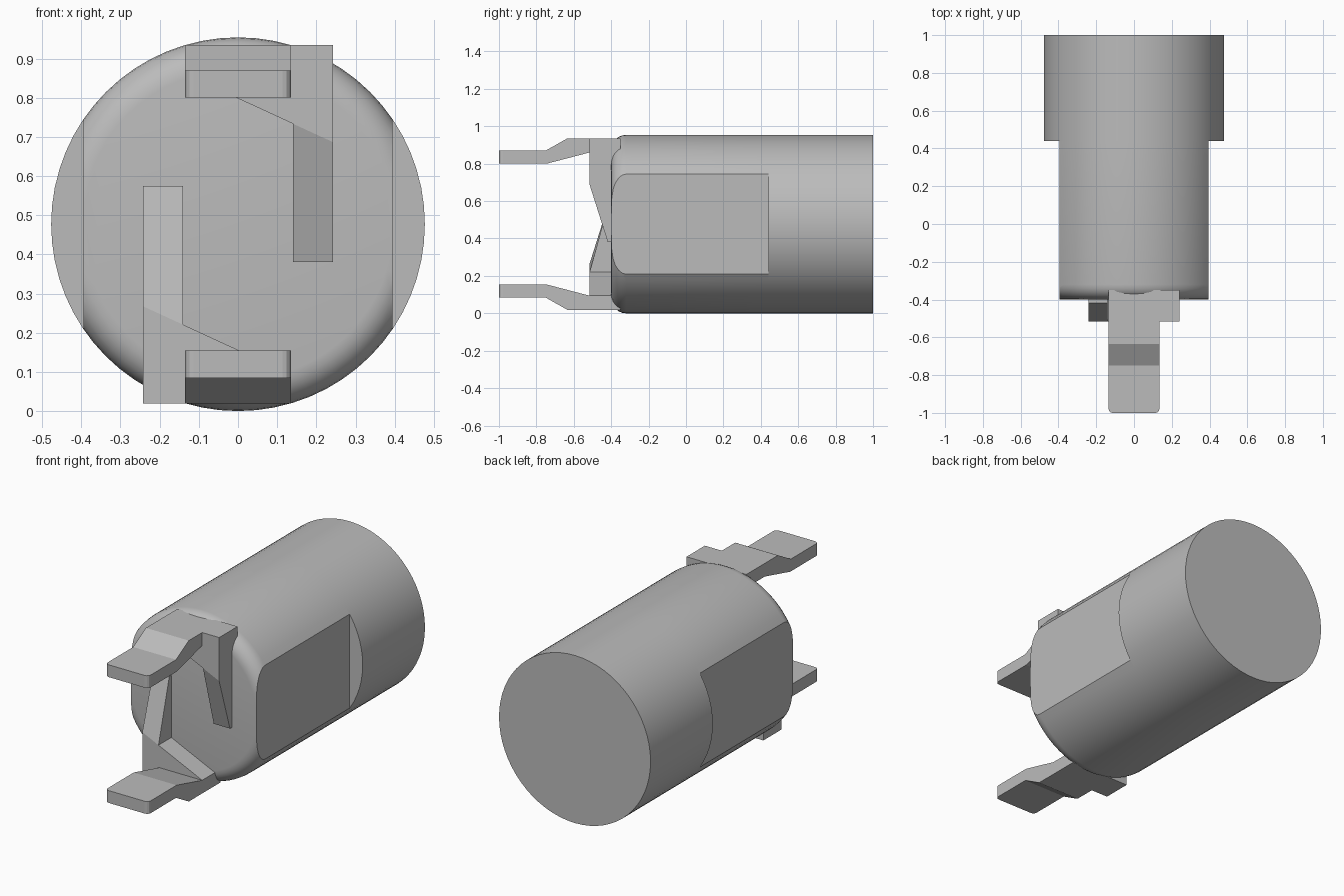
import bpy, bmesh, math
from mathutils import Vector, Matrix

cube = bpy.data.objects.get("Cube")
if cube:
    bpy.data.objects.remove(cube, do_unlink=True)

R = 0.477            # body radius, also the height of its axis
FLAT = 0.395         # distance of the side flats from the axis
SHOULDER = 0.44      # where the flats end

grey = bpy.data.materials.new("grey")
grey.use_nodes = True
grey.diffuse_color = (0.5, 0.5, 0.5, 1)
grey.node_tree.nodes["Principled BSDF"].inputs["Base Color"].default_value = (0.5, 0.5, 0.5, 1)


def finish(name, bm, smooth=False):
    bmesh.ops.recalc_face_normals(bm, faces=bm.faces)
    mesh = bpy.data.meshes.new(name)
    bm.to_mesh(mesh)
    bm.free()
    mesh.materials.append(grey)
    obj = bpy.data.objects.new(name, mesh)
    bpy.context.collection.objects.link(obj)
    if smooth:
        bpy.ops.object.select_all(action='DESELECT')
        obj.select_set(True)
        bpy.context.view_layer.objects.active = obj
        bpy.ops.object.shade_smooth_by_angle(angle=math.radians(30))
    return obj


def lathe(profile, segments=64):
    """Closed solid turned around the y axis; profile is (radius, y)."""
    bm = bmesh.new()
    rings = []
    for r, y in profile:
        angles = [2 * math.pi * i / segments for i in range(segments)]
        rings.append([bm.verts.new((r * math.cos(a), y, R + r * math.sin(a))) for a in angles])
    for a, b in zip(rings, rings[1:]):
        for i in range(segments):
            j = (i + 1) % segments
            bm.faces.new((a[i], a[j], b[j], b[i]))
    bm.faces.new(rings[0])
    bm.faces.new(rings[-1])
    return bm


def prism(bottom, top):
    """Solid between two matching polygons of 3D points."""
    bm = bmesh.new()
    a = [bm.verts.new(p) for p in bottom]
    b = [bm.verts.new(p) for p in top]
    bm.faces.new(a)
    bm.faces.new(b)
    for i in range(len(a)):
        j = (i + 1) % len(a)
        bm.faces.new((a[i], a[j], b[j], b[i]))
    return bm


# Rear body, a plain full cylinder
finish("rear_body", lathe([(R, SHOULDER), (R, 1)]), True)

# Front body with a rounded nose and a flat on each side
fillet = 0.08
nose = [(R - fillet + fillet * math.sin(t), -0.4 + fillet - fillet * math.cos(t))
        for t in (math.pi / 2 * i / 6 for i in range(7))]
bm = lathe(nose + [(R, SHOULDER)])
for side in (-1, 1):
    cut = bmesh.ops.bisect_plane(bm, geom=bm.verts[:] + bm.edges[:] + bm.faces[:],
                                 plane_co=(side * FLAT, 0, 0), plane_no=(side, 0, 0),
                                 clear_outer=True)
    edges = [e for e in cut["geom_cut"] if isinstance(e, bmesh.types.BMEdge)]
    bmesh.ops.holes_fill(bm, edges=edges, sides=0)
finish("front_body", bm, True)

# Terminals: the lower one is the upper one turned half round the body axis
half_turn = (Matrix.Translation((0, 0, R)) @ Matrix.Rotation(math.pi, 4, 'Y')
             @ Matrix.Translation((0, 0, -R)))
TOP, FRONT, BACK = 0.935, -0.515, -0.35
W, ARM_IN, ARM_OUT = 0.135, 0.14, 0.242


def brace_z(x):
    """Height of the slanted lower edge of the brace."""
    return 0.798 - 0.46 * x


def build_blade():
    side = [(-1, 0.8), (-1, 0.87), (-0.75, 0.87), (-0.635, TOP), (BACK, TOP),
            (BACK, 0.86), (FRONT, 0.86), (-0.745, 0.8)]
    bm = prism([(-W, y, z) for y, z in side], [(W, y, z) for y, z in side])
    tip = [e for e in bm.edges if all(v.co.y < -0.99 for v in e.verts)
           and abs(e.verts[0].co.z - e.verts[1].co.z) > 0.01]
    bmesh.ops.bevel(bm, geom=tip, offset=0.022, segments=3, profile=0.5, affect='EDGES')
    return bm


def build_brace():
    face = [(-W, TOP), (ARM_IN, TOP), (ARM_IN, brace_z(ARM_IN)), (-W, brace_z(-W))]
    return prism([(x, FRONT, z) for x, z in face], [(x, BACK, z) for x, z in face])


def build_arm():
    def section(x):
        return [(x, y, z) for y, z in ((FRONT, TOP), (FRONT, brace_z(x)), (-0.418, 0.38),
                                       (BACK, 0.38), (BACK, TOP))]
    return prism(section(ARM_IN), section(ARM_OUT))


for label, matrix in (("upper", Matrix()), ("lower", half_turn)):
    for part, build in (("blade", build_blade), ("brace", build_brace), ("arm", build_arm)):
        bm = build()
        bmesh.ops.transform(bm, matrix=matrix, verts=bm.verts)
        finish(f"{label}_terminal_{part}", bm)
